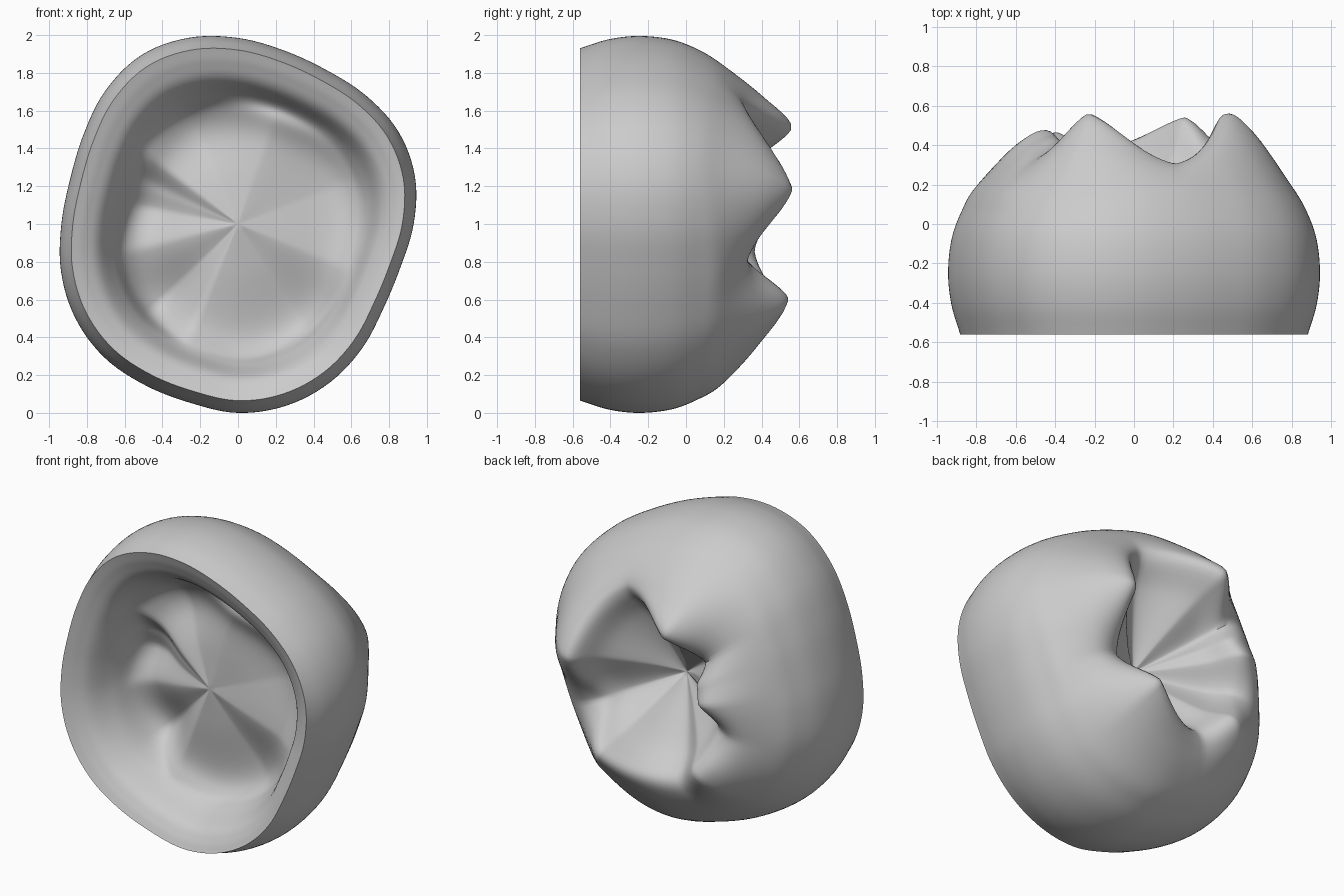
import bpy, bmesh, math
from mathutils import Vector

cube = bpy.data.objects.get("Cube")
if cube:
    bpy.data.objects.remove(cube)

SEGMENTS = 144
STEPS = 6          # rings between neighbouring profile points

# Widest outline: radius every 15 degrees, seen from the front
OUTLINE = [.93, .97, .98, .96, .94, .95, .985, 1.02, 1.03, .995, .945, .92,
           .935, .97, .995, 1.0, .985, .98, 1.0, .995, .97, .93, .89, .89]

# Biting edge: angle, radius, height, and depth of the hollow's floor behind;
# cusps alternate with notches
CREST = [(21, .49, .56, -.22), (71, .60, .29, -.29), (114, .55, .56, -.18),
         (142, .49, .34, -.24), (156, .42, .43, -.16), (170, .43, .47, -.12),
         (194, .50, .34, -.18), (225, .53, .46, -.09), (247, .54, .35, -.25),
         (303, .46, .54, -.17), (338, .42, .30, -.26)]


def spline(a, b, c, d, t):
    return b + .5 * t * (c - a + t * (2*a - 5*b + 4*c - d + t * (3*(b - c) + d - a)))


def outline(deg):
    n = len(OUTLINE)
    i, t = divmod(deg / 360 * n, 1)
    return spline(*(OUTLINE[(int(i) + k) % n] for k in (-1, 0, 1, 2)), t)


def crest(deg):
    """Radius, height and floor depth of the biting edge at an angle."""
    for i, (a, *start) in enumerate(CREST):
        b, *end = CREST[(i + 1) % len(CREST)]
        span, off = (b - a) % 360, (deg - a) % 360
        if off < span:
            t = off / span
            t = .5 * t + .5 * t * t * (3 - 2 * t)
            return [p + (q - p) * t for p, q in zip(start, end)]


def smooth(points):
    """Spline through a profile of (radius, y) points."""
    p = [Vector(q) for q in points]
    p = [2 * p[0] - p[1]] + p + [2 * p[-1] - p[-2]]
    out = [spline(*p[i:i + 4], s / STEPS)
           for i in range(len(p) - 3) for s in range(STEPS)]
    return out + [p[-2]]


def section(deg):
    """Profile from the hollow's centre, over the rim, to the central pit."""
    r = outline(deg)
    rc, h, floor = crest(deg)
    rim = r * .935
    edge = .69 - .05 * math.cos(math.radians(deg - 125))
    bulge = .04 + .035 * math.cos(math.radians(deg - 10)) ** 2

    def slope(t):
        return rim * (edge + t * (1 - edge))

    hollow = smooth([(0, -.29), (rim * .28, -.28 + .4 * (floor + .27)),
                     (rim * (edge - .14), floor), (slope(0), floor - .04),
                     (slope(.24), -.34), (slope(.5), -.475),
                     (slope(.76), -.53), (rim, -.56)])
    outside = smooth([(rim, -.56), (r * .982, -.41), (r, -.25), (r * .982, -.08),
                      (r * .93, .06), (r * .85, .19),
                      (.45 * r * .85 + .55 * rc, .45 * .19 + .55 * h + bulge),
                      (rc, h), (rc * .75, h * .62), (rc * .35, h * .24), (0, -.01)])
    return hollow + outside[1:]


# Crown: polar loft of the sections, closed at both centres
bm = bmesh.new()
columns = []
for k in range(SEGMENTS):
    deg = 360 * k / SEGMENTS
    ca, sa = math.cos(math.radians(deg)), math.sin(math.radians(deg))
    columns.append([bm.verts.new((r * ca, y, 1 + r * sa)) for r, y in section(deg)])
for k in range(SEGMENTS):
    a, b = columns[k], columns[(k + 1) % SEGMENTS]
    for j in range(len(a) - 1):
        bm.faces.new((a[j], a[j + 1], b[j + 1], b[j]))
bmesh.ops.remove_doubles(bm, verts=bm.verts, dist=1e-5)
bmesh.ops.recalc_face_normals(bm, faces=bm.faces)

mesh = bpy.data.meshes.new("tooth_crown")
bm.to_mesh(mesh)
bm.free()
crown = bpy.data.objects.new("tooth_crown", mesh)
bpy.context.collection.objects.link(crown)

# Plain grey
grey = bpy.data.materials.new("light_grey")
grey.use_nodes = True
colour = (.6, .6, .6, 1)
grey.diffuse_color = colour
grey.node_tree.nodes["Principled BSDF"].inputs["Base Color"].default_value = colour
mesh.materials.append(grey)

bpy.ops.object.select_all(action='DESELECT')
crown.select_set(True)
bpy.context.view_layer.objects.active = crown
bpy.ops.object.shade_smooth_by_angle(angle=math.radians(45))
